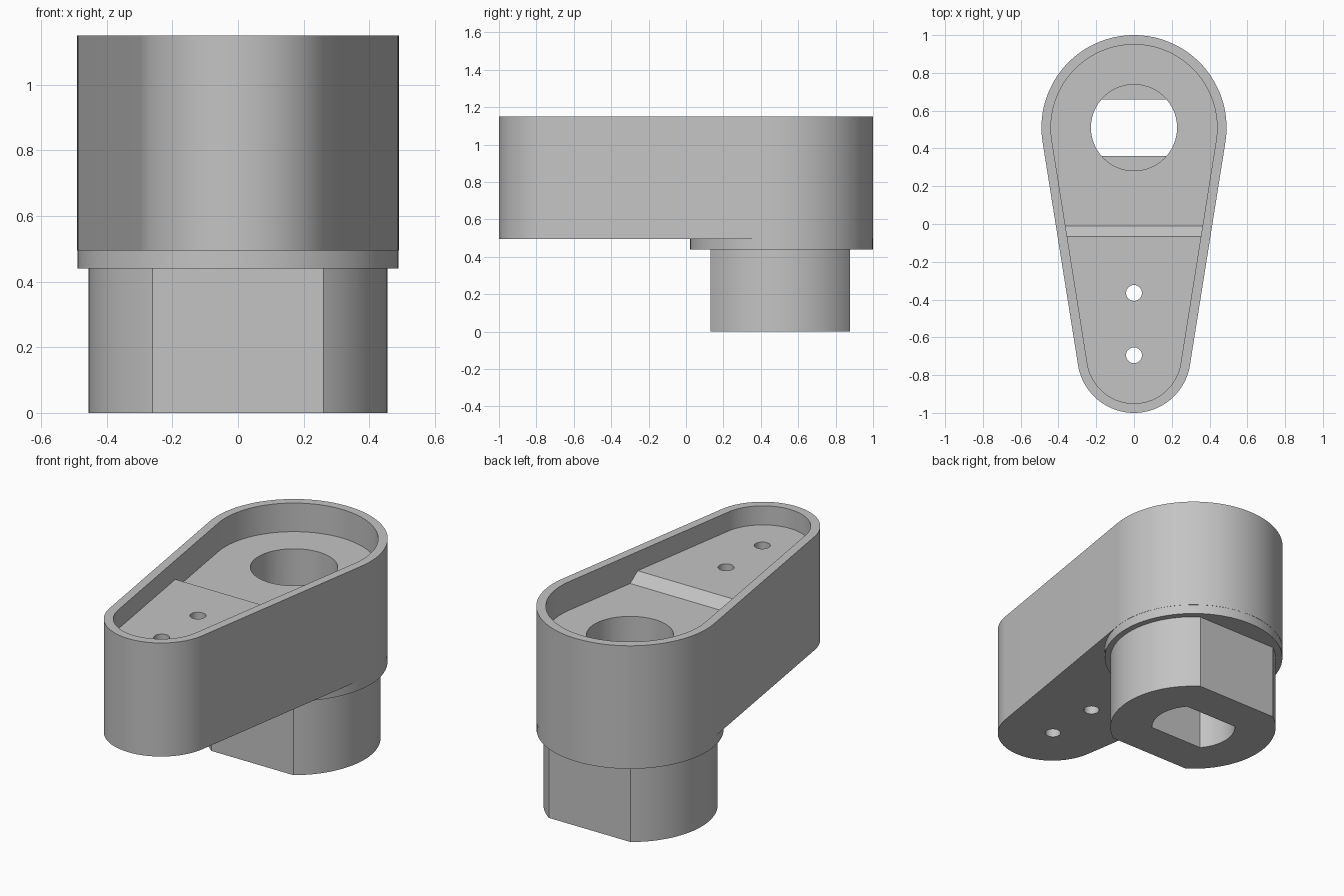
import bpy, bmesh
from math import sin, cos, pi, asin, radians
from mathutils import Vector

if "Cube" in bpy.data.objects:
    bpy.data.objects.remove(bpy.data.objects["Cube"], do_unlink=True)

PIVOT, TIP = 0.51, -0.70          # centres of the wide and narrow ends
BIG, SMALL, WALL = 0.49, 0.30, 0.05
LEAN = asin((BIG - SMALL) / (PIVOT - TIP))

grey = bpy.data.materials.new("grey metal")
grey.use_nodes = True
colour = (0.55, 0.55, 0.55, 1)
grey.diffuse_color = colour
grey.node_tree.nodes["Principled BSDF"].inputs["Base Color"].default_value = colour


def arc(cy, r, a0, a1, n=48):
    return [(r * cos(a0 + (a1 - a0) * i / n), cy + r * sin(a0 + (a1 - a0) * i / n))
            for i in range(n + 1)]


def circle(cy, r):
    return arc(cy, r, 0, 2 * pi, 96)[:-1]


def double_d(cy, r, half):
    """Circle with two flats facing front and back."""
    a = asin(half / r)
    return arc(cy, r, -a, a) + arc(cy, r, pi - a, pi + a)


def arm_outline(inset=0):
    """Two round ends joined by tangent sides."""
    return (arc(PIVOT, BIG - inset, -LEAN, pi + LEAN, 64)
            + arc(TIP, SMALL - inset, pi + LEAN, 2 * pi - LEAN))


def extrude(name, points, push):
    bm = bmesh.new()
    face = bm.faces.new([bm.verts.new(p) for p in points])
    top = bmesh.ops.extrude_face_region(bm, geom=[face])["geom"]
    bmesh.ops.translate(bm, vec=Vector(push),
                        verts=[v for v in top if isinstance(v, bmesh.types.BMVert)])
    bmesh.ops.recalc_face_normals(bm, faces=bm.faces)
    mesh = bpy.data.meshes.new(name)
    bm.to_mesh(mesh)
    bm.free()
    mesh.materials.append(grey)
    obj = bpy.data.objects.new(name, mesh)
    bpy.context.collection.objects.link(obj)
    return obj


def prism(name, outline, z0, z1):
    return extrude(name, [(x, y, z0) for x, y in outline], (0, 0, z1 - z0))


def combine(target, tool, operation):
    mod = target.modifiers.new(operation, 'BOOLEAN')
    mod.operation, mod.object, mod.solver = operation, tool, 'EXACT'
    bpy.context.view_layer.objects.active = target
    bpy.ops.object.modifier_apply(modifier=mod.name)
    bpy.data.objects.remove(tool, do_unlink=True)


# Solid body: tapered arm, round collar and flat-sided shaft
body = prism("lever_arm", arm_outline(), 0.495, 1.15)
combine(body, prism("collar", circle(PIVOT, BIG - 0.001), 0.44, 0.6), 'UNION')
combine(body, prism("shaft", double_d(0.505, 0.455, 0.373), 0, 0.55), 'UNION')

# Recess in the top, with a ramp between its two floor levels
recess = prism("recess", arm_outline(WALL), 0.8, 1.4)
side = [(-1.2, 1.04), (-0.065, 1.04), (-0.01, 0.985), (1.2, 0.985), (1.2, 1.3), (-1.2, 1.3)]
floor = extrude("recess_floor", [(-1, y, z) for y, z in side], (2, 0, 0))
combine(recess, floor, 'INTERSECT')
combine(body, recess, 'DIFFERENCE')

# Round bore above, keyed bore through the shaft
combine(body, prism("bore", circle(PIVOT, 0.228), 0.44, 1.3), 'DIFFERENCE')
combine(body, prism("keyed_bore", double_d(PIVOT, 0.228, 0.15), -0.1, 0.5), 'DIFFERENCE')

# Two pin holes through the narrow end
for y in (-0.365, -0.695):
    combine(body, prism("pin_hole", circle(y, 0.042), 0.3, 1.3), 'DIFFERENCE')

# Smooth round walls, keep edges crisp
bpy.ops.object.select_all(action='DESELECT')
body.select_set(True)
bpy.context.view_layer.objects.active = body
bpy.ops.object.shade_smooth_by_angle(angle=radians(25))
